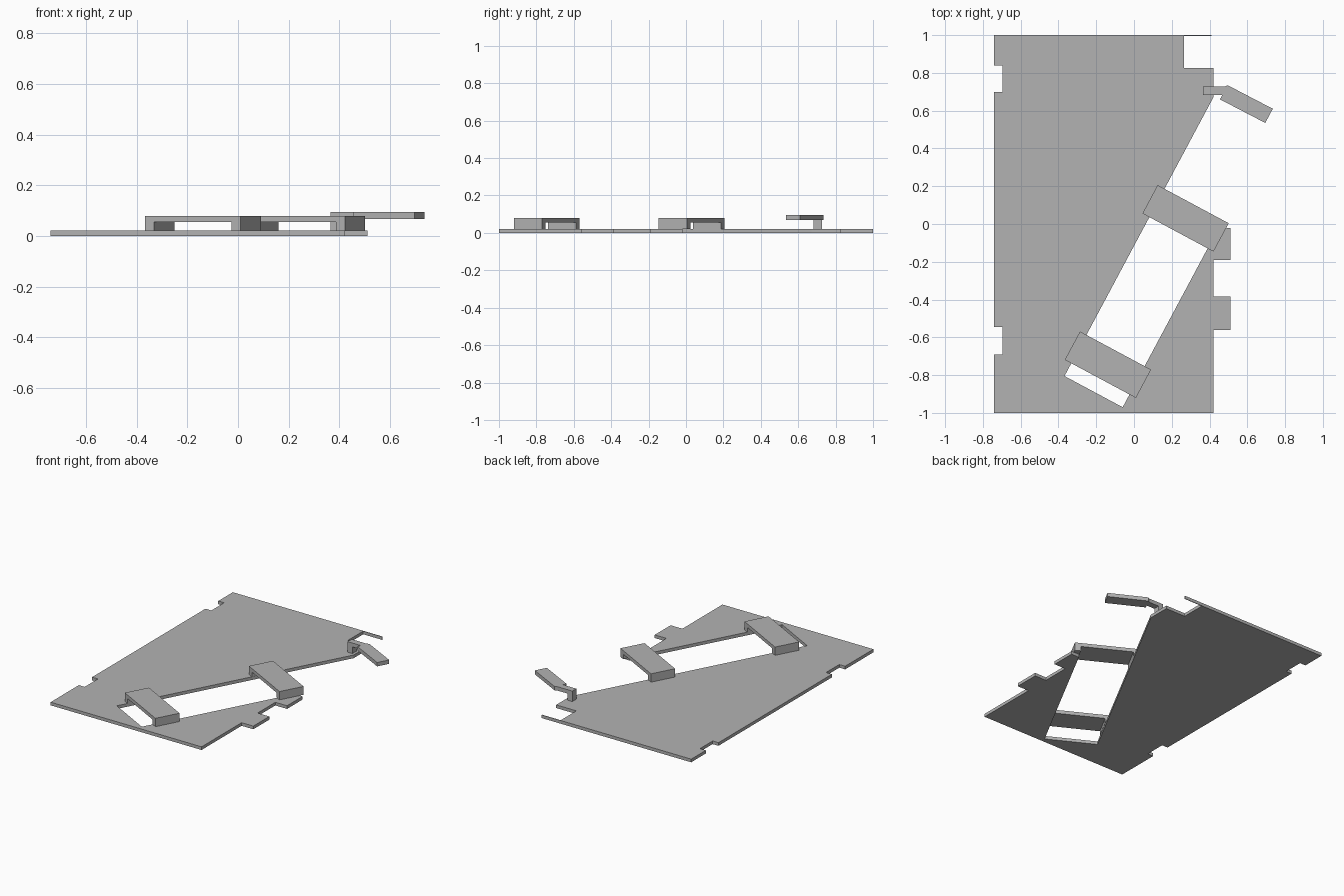
import bpy, bmesh, math
from mathutils import Matrix, Vector

if "Cube" in bpy.data.objects:
    bpy.data.objects.remove(bpy.data.objects["Cube"])

grey = bpy.data.materials.new("plain grey")
grey.diffuse_color = (0.45, 0.45, 0.45, 1)
grey.use_nodes = True
grey.node_tree.nodes["Principled BSDF"].inputs["Base Color"].default_value = grey.diffuse_color


def prism(name, outline, z0, z1, matrix=None, upright=False):
    """Extrude a closed outline; upright outlines lie in x/z and run along y."""
    bm = bmesh.new()
    if upright:
        pts = [(a, z0, b) for a, b in outline]
        step = Vector((0, z1 - z0, 0))
    else:
        pts = [(a, b, z0) for a, b in outline]
        step = Vector((0, 0, z1 - z0))
    face = bm.faces.new([bm.verts.new(p) for p in pts])
    ext = bmesh.ops.extrude_face_region(bm, geom=[face])
    verts = [v for v in ext["geom"] if isinstance(v, bmesh.types.BMVert)]
    bmesh.ops.translate(bm, verts=verts, vec=step)
    bmesh.ops.recalc_face_normals(bm, faces=bm.faces)
    if matrix:
        bm.transform(matrix)
    mesh = bpy.data.meshes.new(name)
    bm.to_mesh(mesh)
    bm.free()
    mesh.materials.append(grey)
    obj = bpy.data.objects.new(name, mesh)
    bpy.context.collection.objects.link(obj)
    return obj


T = 0.022  # plate thickness

# Base plate with edge tabs, hinge notches, slanted open slot and thin top strip
prism("base_plate", [
    (-0.74, -1), (0.42, -1),
    (0.42, -0.56), (0.51, -0.56), (0.51, -0.385), (0.42, -0.385),
    (0.42, -0.19), (0.51, -0.19), (0.51, -0.02), (0.448, -0.02),
    (-0.06, -0.97), (-0.368, -0.805), (0.42, 0.67),
    (0.42, 0.825), (0.265, 0.825), (0.265, 0.996), (0.41, 0.996), (0.41, 1),
    (-0.74, 1), (-0.74, 0.84), (-0.695, 0.84), (-0.695, 0.70), (-0.74, 0.70),
    (-0.74, -0.545), (-0.695, -0.545), (-0.695, -0.69), (-0.74, -0.69),
], 0, T)

# Two bridges spanning the slot
L, LEG, UNDER, TOP = 0.2135, 0.04, 0.055, 0.08
bridge = [(-L, T), (-L, TOP), (L, TOP), (L, T),
          (L - LEG, T), (L - LEG, UNDER), (LEG - L, UNDER), (LEG - L, T)]
for name, x, y in (("upper_bridge", 0.273, 0.03), ("lower_bridge", -0.138, -0.745)):
    place = Matrix.Translation((x, y, 0)) @ Matrix.Rotation(math.radians(-28.2), 4, 'Z')
    prism(name, bridge, -0.085, 0.085, place, upright=True)

# Raised lever on a small post
prism("lever_post", [(0.365, 0.683), (0.402, 0.683), (0.402, 0.727), (0.365, 0.727)], T, 0.068)
prism("lever_arm", [
    (0.365, 0.683), (0.467, 0.683), (0.455, 0.66), (0.695, 0.535),
    (0.735, 0.61), (0.495, 0.735), (0.48, 0.727), (0.365, 0.727),
], 0.068, 0.095)
